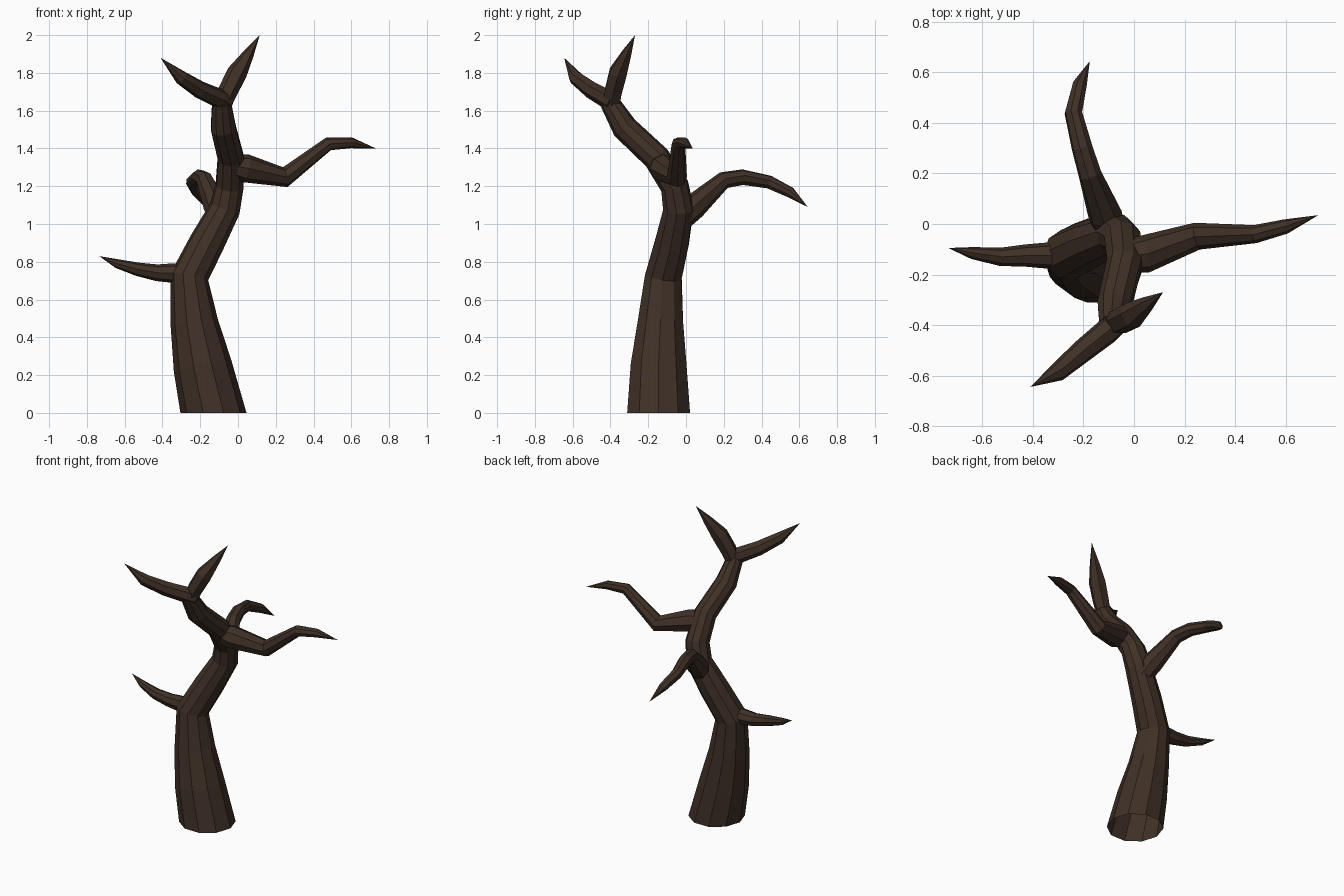
import bpy, bmesh, math
from mathutils import Vector

bark = bpy.data.materials.new("dark brown bark")
bark.diffuse_color = (0.050, 0.030, 0.020, 1)


def limb(name, pts, sides, start_dir=None, cap_start=True):
    """Faceted tapering tube along (x, y, z, radius) points; radius 0 ends in a tip."""
    bm = bmesh.new()
    P = [Vector(p[:3]) for p in pts]
    n = len(P)
    rings = []
    ref = None
    for i, p in enumerate(P):
        a = (p - P[i - 1]).normalized() if i else Vector()
        b = (P[i + 1] - p).normalized() if i < n - 1 else Vector()
        t = (a + b).normalized()
        if i == 0 and start_dir:
            t = Vector(start_dir)
        if ref is None:
            ref = Vector((1, 0, 0)) if abs(t.x) < 0.7 else Vector((0, 0, 1))
        u = (ref - t * ref.dot(t)).normalized()
        v = t.cross(u)
        ref = u
        r = pts[i][3]
        if r == 0:
            rings.append([bm.verts.new(p)])
            continue
        rings.append([bm.verts.new(p + r * (u * math.cos(k * math.tau / sides)
                                            + v * math.sin(k * math.tau / sides)))
                      for k in range(sides)])
    for lo, hi in zip(rings, rings[1:]):
        for k in range(sides):
            j = (k + 1) % sides
            if len(hi) == 1:
                bm.faces.new((lo[k], lo[j], hi[0]))
            else:
                bm.faces.new((lo[k], lo[j], hi[j], hi[k]))
    if cap_start:
        bm.faces.new(rings[0][::-1])
    if len(rings[-1]) > 1:
        bm.faces.new(rings[-1])
    me = bpy.data.meshes.new(name)
    bm.to_mesh(me)
    bm.free()
    me.materials.append(bark)
    ob = bpy.data.objects.new(name, me)
    bpy.context.collection.objects.link(ob)
    return ob


# Trunk: wide open foot, winding up to the fork
limb("trunk", [
    (-0.13, -0.145, 0.00, 0.175), (-0.188, -0.145, 0.25, 0.155),
    (-0.232, -0.135, 0.48, 0.126), (-0.258, -0.12, 0.72, 0.102),
    (-0.165, -0.075, 0.90, 0.094), (-0.07, -0.04, 1.08, 0.083),
    (-0.045, -0.06, 1.20, 0.076), (-0.038, -0.155, 1.35, 0.072),
    (-0.078, -0.325, 1.51, 0.069), (-0.087, -0.405, 1.645, 0.052),
], 10, start_dir=(0, 0, 1), cap_start=False)

# Fork at the top
limb("upper_right_branch", [
    (-0.09, -0.395, 1.61, 0.045), (-0.055, -0.385, 1.70, 0.052),
    (-0.005, -0.36, 1.80, 0.054), (0.055, -0.315, 1.90, 0.03),
    (0.115, -0.27, 2.00, 0)], 6)
limb("upper_left_branch", [
    (-0.05, -0.385, 1.635, 0.04), (-0.10, -0.42, 1.665, 0.052),
    (-0.20, -0.50, 1.71, 0.047), (-0.30, -0.585, 1.775, 0.038),
    (-0.41, -0.645, 1.88, 0)], 7)

# Side branches
limb("right_branch", [
    (-0.03, -0.13, 1.31, 0.06), (0.04, -0.12, 1.295, 0.075),
    (0.25, -0.048, 1.248, 0.054), (0.48, -0.04, 1.425, 0.036),
    (0.60, -0.01, 1.43, 0.029), (0.73, 0.035, 1.40, 0)], 8)
limb("back_branch", [
    (-0.09, -0.04, 1.01, 0.06), (-0.115, 0.04, 1.09, 0.068),
    (-0.175, 0.20, 1.232, 0.046), (-0.205, 0.30, 1.248, 0.042),
    (-0.24, 0.44, 1.222, 0.036), (-0.215, 0.55, 1.168, 0.03),
    (-0.175, 0.645, 1.09, 0)], 8)
limb("left_branch", [
    (-0.25, -0.12, 0.735, 0.05), (-0.34, -0.125, 0.74, 0.052),
    (-0.43, -0.125, 0.742, 0.044), (-0.53, -0.13, 0.76, 0.036),
    (-0.64, -0.115, 0.79, 0.024), (-0.735, -0.095, 0.83, 0)], 8)
